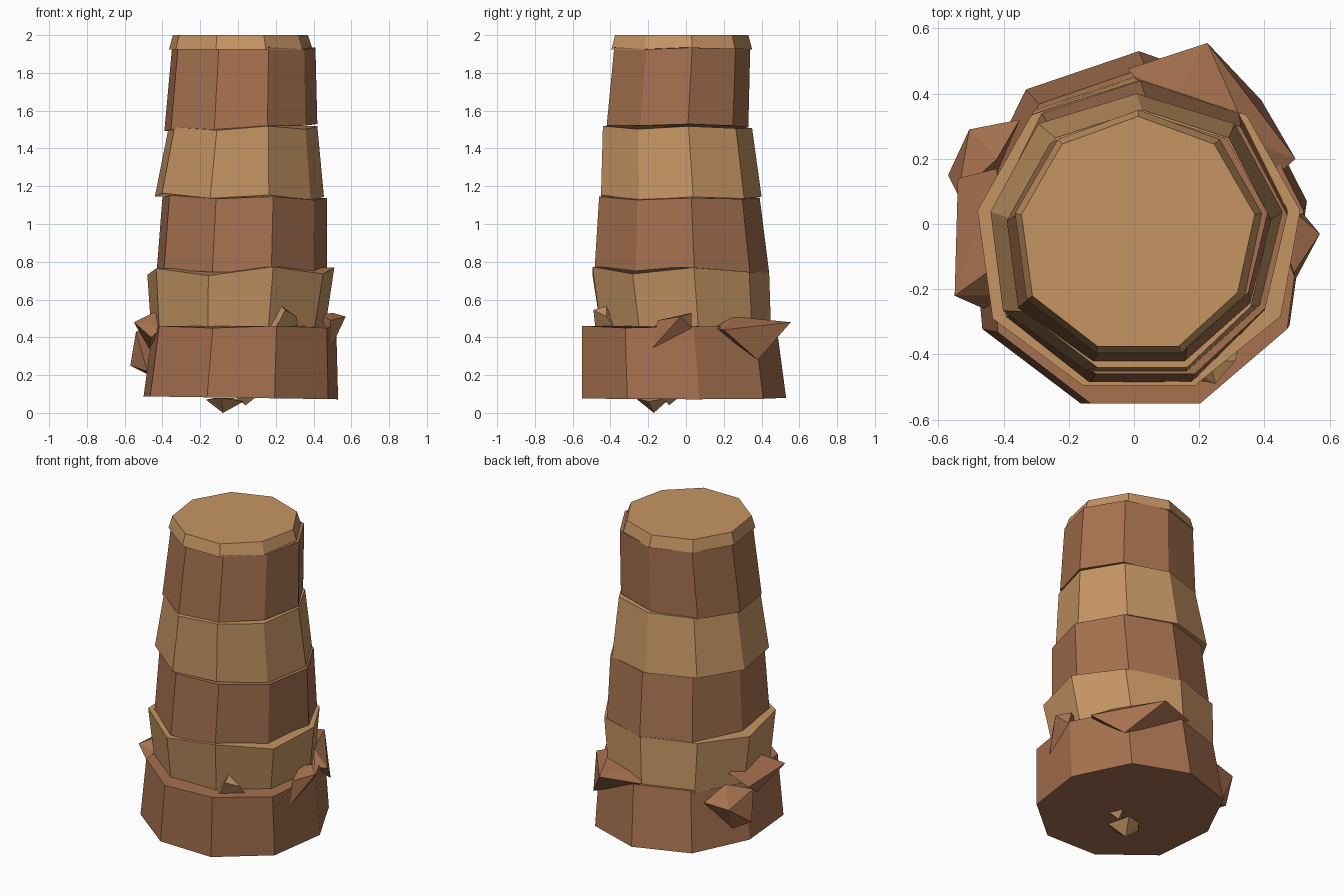
import bpy, bmesh, math


def material(name, rgb):
    m = bpy.data.materials.new(name)
    m.diffuse_color = (*rgb, 1)
    return m


brown = material("red_brown", (0.38, 0.165, 0.078))
tan = material("tan", (0.56, 0.30, 0.125))


def add_object(name, bm, mat):
    bmesh.ops.recalc_face_normals(bm, faces=bm.faces)
    mesh = bpy.data.meshes.new(name)
    bm.to_mesh(mesh)
    bm.free()
    mesh.materials.append(mat)
    ob = bpy.data.objects.new(name, mesh)
    bpy.context.collection.objects.link(ob)


# Uneven corners: scale of single corners, counted anticlockwise from the back
BASE = {1: 1.03, 3: 1.06, 6: 1.02, 8: 1.02}
LOWER = {1: 1.02, 3: 1.03, 8: 1.02}
UPPER = {1: 1.03, 3: 1.04, 6: 0.96, 8: 1.03}
CAP = {3: 1.03, 6: 0.97}


def ring(bm, corners, x0, x1, y0, y1, z, tilt, wobble):
    """Nine-sided ring with a flat front edge, fitted to the given bounds."""
    c10, c20 = math.cos(math.radians(10)), math.cos(math.radians(20))
    verts = []
    for k in range(9):
        a = math.radians(90 + 40 * k)
        s = corners.get(k, 1)
        x = (x0 + x1) / 2 + s * math.cos(a) / c10 * (x1 - x0) / 2
        y = y0 + (s * math.sin(a) + c20) / (1 + c20) * (y1 - y0)
        verts.append(bm.verts.new((x, y, z + tilt * x + wobble * math.sin(4 * a))))
    return verts


def band(name, mat, corners, low, high):
    bm = bmesh.new()
    a, b = ring(bm, corners, *low), ring(bm, corners, *high)
    bm.faces.new(a)
    bm.faces.new(b)
    for i in range(9):
        j = (i + 1) % 9
        bm.faces.new((a[i], a[j], b[j], b[i]))
    add_object(name, bm, mat)


def rock(name, mat, points):
    bm = bmesh.new()
    for p in points:
        bm.verts.new(p)
    bmesh.ops.convex_hull(bm, input=bm.verts[:])
    add_object(name, bm, mat)


# Stacked, tapering blocks: x range, y range, height, tilt, wobble
band("base_block", brown, BASE, (-0.50, 0.53, -0.55, 0.53, 0.08, -0.015, 0),
     (-0.45, 0.52, -0.55, 0.48, 0.455, 0, 0.006))
band("lower_tan_block", tan, LOWER, (-0.46, 0.46, -0.45, 0.45, 0.44, 0, 0),
     (-0.48, 0.51, -0.495, 0.44, 0.75, 0.01, 0.022))
band("middle_brown_block", brown, UPPER, (-0.43, 0.47, -0.485, 0.44, 0.745, -0.03, 0.004),
     (-0.40, 0.47, -0.46, 0.39, 1.14, -0.015, 0.008))
band("upper_tan_block", tan, UPPER, (-0.44, 0.455, -0.45, 0.40, 1.145, -0.02, 0.012),
     (-0.37, 0.42, -0.44, 0.35, 1.507, 0.01, 0.01))
band("top_brown_block", brown, UPPER, (-0.39, 0.42, -0.42, 0.33, 1.51, 0.04, 0.004),
     (-0.35, 0.41, -0.38, 0.34, 1.93, 0, 0.006))
band("cap", tan, CAP, (-0.365, 0.395, -0.395, 0.35, 1.925, 0, 0),
     (-0.345, 0.37, -0.375, 0.33, 2.0, 0, 0))

# Rocks stuck to the base
rock("right_rock", brown, [
    (0.57, -0.03, 0.51), (0.49, -0.18, 0.34), (0.52, 0.03, 0.45),
    (0.50, 0.03, 0.53), (0.49, -0.15, 0.49), (0.44, 0.0, 0.52)])
rock("back_right_rock", brown, [
    (0.225, 0.555, 0.48), (0.495, 0.20, 0.44), (0.44, 0.15, 0.45),
    (0.36, 0.25, 0.51), (0.39, 0.38, 0.28), (-0.02, 0.475, 0.47), (0.1, 0.35, 0.5)])
rock("left_rock", brown, [
    (-0.55, -0.22, 0.48), (-0.54, 0.14, 0.46), (-0.42, 0.17, 0.53),
    (-0.41, -0.12, 0.55), (-0.46, -0.26, 0.40), (-0.47, -0.05, 0.34),
    (-0.39, -0.22, 0.46)])
rock("back_left_rock", brown, [
    (-0.57, 0.15, 0.25), (-0.505, 0.29, 0.36), (-0.54, 0.09, 0.43),
    (-0.35, 0.32, 0.38), (-0.48, 0.02, 0.22), (-0.47, 0.20, 0.20),
    (-0.42, 0.20, 0.47)])
rock("front_pebble", tan, [
    (0.17, -0.44, 0.455), (0.23, -0.42, 0.565), (0.31, -0.42, 0.51),
    (0.25, -0.49, 0.545), (0.32, -0.38, 0.45), (0.20, -0.48, 0.45)])

# Pebbles under the base
rock("bottom_pebble", tan, [
    (-0.08, -0.17, 0.0), (-0.17, -0.16, 0.07), (-0.09, -0.27, 0.08),
    (0.03, -0.20, 0.06), (-0.03, -0.08, 0.08), (-0.12, -0.10, 0.08)])
rock("small_bottom_pebble", tan, [
    (0.04, -0.09, 0.04), (-0.01, -0.12, 0.08), (0.09, -0.12, 0.08),
    (0.05, -0.04, 0.08)])
